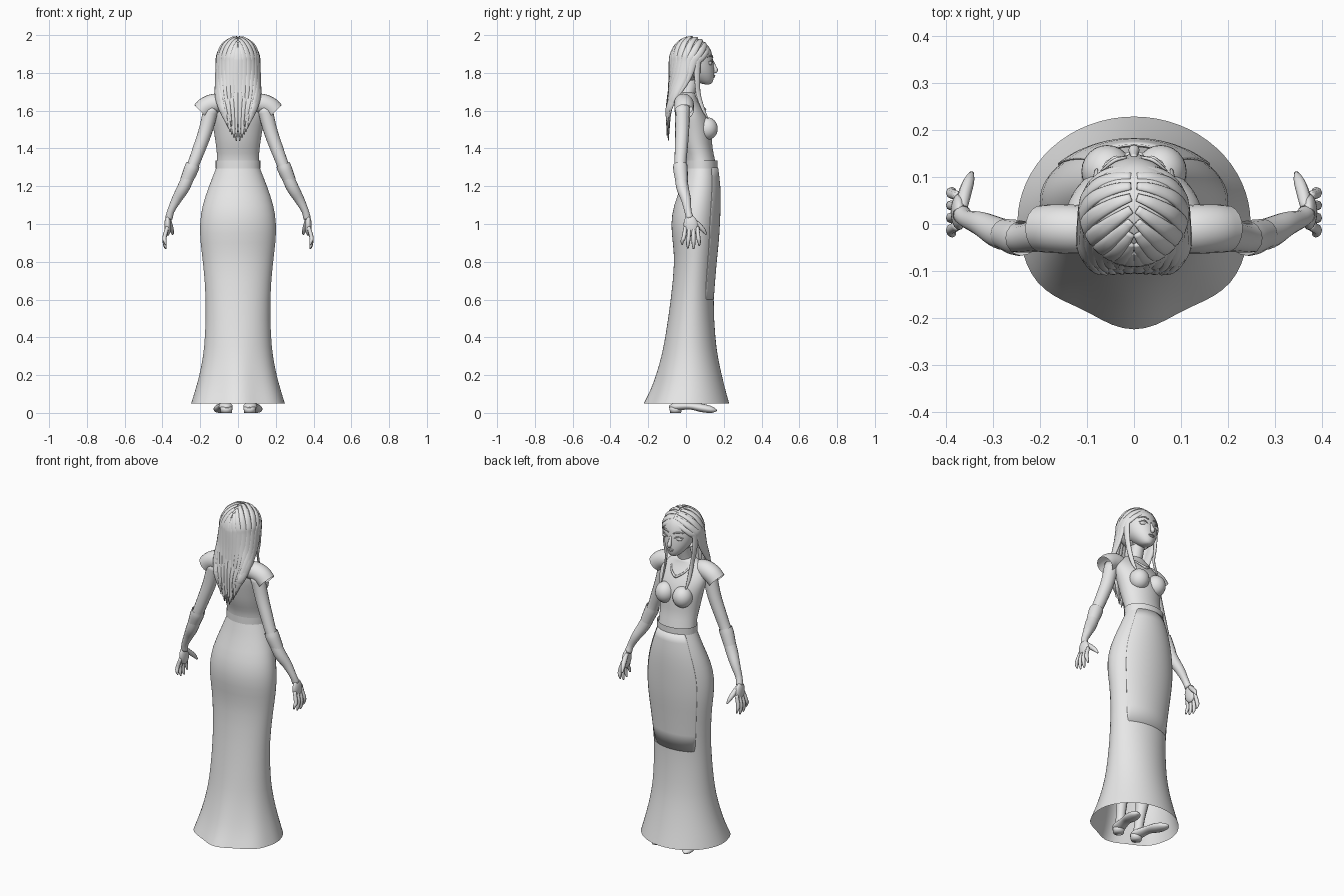
import bpy, bmesh, math
from mathutils import Vector, Matrix

old = bpy.data.objects.get("Cube")
if old:
    bpy.data.objects.remove(old)

GREY = (0.8, 0.8, 0.8, 1.0)
mat = bpy.data.materials.new("plain grey")
mat.use_nodes = True
mat.diffuse_color = GREY
mat.node_tree.nodes["Principled BSDF"].inputs["Base Color"].default_value = GREY


def finish(name, bm, mirror=False, subsurf=0):
    """Turn a bmesh into a smooth shaded object, optionally mirrored in x."""
    bmesh.ops.recalc_face_normals(bm, faces=bm.faces)
    for face in bm.faces:
        face.smooth = True
    mesh = bpy.data.meshes.new(name)
    bm.to_mesh(mesh)
    bm.free()
    mesh.materials.append(mat)
    obj = bpy.data.objects.new(name, mesh)
    bpy.context.scene.collection.objects.link(obj)
    if mirror:
        obj.modifiers.new("mirror", 'MIRROR').use_mirror_merge = False
    if subsurf:
        mod = obj.modifiers.new("smooth", 'SUBSURF')
        mod.levels = mod.render_levels = subsurf
    return obj


def skin(bm, rings, closed=True, caps=(False, False)):
    """Bridge rows of points with quads."""
    rows = [[bm.verts.new(p) for p in ring] for ring in rings]
    n = len(rows[0])
    for a, b in zip(rows, rows[1:]):
        for i in range(n if closed else n - 1):
            j = (i + 1) % n
            bm.faces.new((a[i], a[j], b[j], b[i]))
    for use, row in zip(caps, (rows[0], rows[-1])):
        if use:
            bm.faces.new(row)


def section(z, hx, back, front, grow=0.0, arc=None, pleat=0.0, n=32):
    """Oval slice given by half width, back y and front y."""
    start, end = arc or (0, math.tau)
    steps = n if arc is None else n - 1
    points = []
    for i in range(n):
        a = start + (end - start) * i / steps
        rear = max(0, -math.sin(a))
        k = 1 + pleat * rear * (math.cos(6 * (a + math.pi / 2)) - 1)
        points.append((k * (hx + grow) * math.cos(a),
                       (back + front) / 2 + k * ((front - back) / 2 + grow) * math.sin(a), z))
    return points


def loft(name, slices, caps=(False, False), subsurf=1, **kw):
    bm = bmesh.new()
    skin(bm, [section(*s, **kw) for s in slices], kw.get("arc") is None, caps)
    return finish(name, bm, subsurf=subsurf)


def spline(points, steps=4):
    """Catmull-Rom resampling of (x, y, z, radius) points."""
    pts = [Vector(p) for p in points]
    pts = [2 * pts[0] - pts[1]] + pts + [2 * pts[-1] - pts[-2]]
    out = []
    for a, b, c, d in zip(pts, pts[1:], pts[2:], pts[3:]):
        for k in range(steps):
            t = k / steps
            out.append(0.5 * (2 * b + (c - a) * t + (2 * a - 5 * b + 4 * c - d) * t * t
                              + (3 * b - a - 3 * c + d) * t ** 3))
    return out + [pts[-2]]


def add_tube(bm, points, flat=1.0, ref=Vector((0, 1, 0)), centre=None, sides=12, caps=(True, True)):
    """Tapered tube; with a centre, the thin direction points away from it."""
    path = spline(points)
    rings = []
    for i, p in enumerate(path):
        pos = p.to_3d()
        tangent = (path[min(i + 1, len(path) - 1)] - path[max(i - 1, 0)]).to_3d().normalized()
        if centre:
            ref = pos - Vector((0, centre.y, max(centre.z, pos.z) if pos.z > centre.z else pos.z))
            if pos.z > centre.z:
                ref = pos - centre
        u = tangent.cross(ref).normalized()
        v = u.cross(tangent)
        r = max(p[3], 0.002)
        rings.append([pos + u * r * math.cos(a) + v * r * flat * math.sin(a)
                      for a in (math.tau * k / sides for k in range(sides))])
    skin(bm, rings, caps=caps)


def tube(name, points, mirror=True, **kw):
    bm = bmesh.new()
    add_tube(bm, points, **kw)
    return finish(name, bm, mirror)


def ball(name, centre, size, mirror=True, tilt=0.0):
    bm = bmesh.new()
    m = Matrix.Translation(centre) @ Matrix.Rotation(tilt, 4, 'X') @ Matrix.Diagonal((*size, 1))
    bmesh.ops.create_uvsphere(bm, u_segments=24, v_segments=16, radius=1, matrix=m)
    return finish(name, bm, mirror)


# Long flared skirt, open at the hem, with pleats at the back
skirt = [(0.05, .25, -.228, .23), (.12, .228, -.19, .21), (.2, .205, -.16, .19),
         (.3, .185, -.13, .168), (.4, .175, -.11, .155), (.6, .168, -.08, .143),
         (.8, .186, -.06, .158), (.9, .2, -.07, .17), (1, .205, -.082, .176),
         (1.1, .19, -.067, .18), (1.2, .155, -.025, .18), (1.3, .115, 0, .166)]
bm = bmesh.new()
skin(bm, [section(*s, pleat=max(0, .06 * (1 - s[0] / .4))) for s in skirt])
finish("skirt", bm, subsurf=1)

# Front overlay panel and waistband
panel = loft("skirt_front_panel", skirt[5:], grow=.004, arc=(math.radians(38), math.radians(142)), n=20)
panel.modifiers.new("thickness", 'SOLIDIFY').thickness = .004
loft("waistband", [(z, .114, 0, .164) for z in (1.295, 1.315, 1.335)], grow=.004, subsurf=0)

# Bodice and bust
loft("bodice", [(1.28, .117, 0, .165), (1.35, .11, 0, .152), (1.4, .115, -.02, .14),
                (1.45, .122, -.035, .138), (1.5, .13, -.045, .135), (1.55, .14, -.055, .125),
                (1.6, .148, -.06, .1), (1.65, .13, -.055, .065), (1.68, .085, -.045, .05),
                (1.7, .045, -.03, .05)], caps=(False, True))
ball("bust", (.057, .112, 1.505), (.055, .056, .06))

# Cap sleeves, arms and glove cuffs
tube("cap_sleeves", [(.07, -.015, 1.635, .045), (.12, -.012, 1.638, .052), (.165, -.01, 1.623, .052),
                     (.197, -.01, 1.595, .05)], caps=(True, False), sides=20)
tube("arms", [(.14, -.02, 1.62, .04), (.17, -.02, 1.5, .037), (.205, -.025, 1.4, .034),
              (.243, -.03, 1.3, .031), (.285, -.02, 1.2, .033), (.325, 0, 1.13, .026),
              (.355, .01, 1.07, .019), (.366, .02, 1.03, .02)], sides=16)
tube("glove_cuffs", [(.238, -.03, 1.315, .037), (.25, -.029, 1.285, .038), (.275, -.022, 1.225, .033)],
     sides=16, caps=(False, False))

# Hands with four fingers and a thumb
ball("palms", (.372, .026, .992), (.018, .038, .055), tilt=.15)
bm = bmesh.new()
for k, drop in enumerate((.89, .872, .868, .885)):
    y = -.003 + .021 * k
    tip = -.02 + .03 * k
    add_tube(bm, [(.374, y, .985, .01), (.389, (y + tip) / 2, .93, .011),
                  (.387, tip, drop + .02, .009), (.382, tip, drop, .004)], sides=8)
add_tube(bm, [(.366, .035, 1.025, .012), (.36, .065, .995, .014), (.352, .09, .97, .012),
              (.345, .108, .945, .005)], ref=Vector((1, 0, 0)), sides=8)
finish("fingers", bm, mirror=True)

# Legs and heeled shoes
tube("legs", [(.063, -.045, .03, .027), (.066, -.03, .12, .027), (.075, 0, .32, .045),
              (.08, .03, .55, .05), (.09, .045, 1, .075)])
shoe = tube("shoes", [(.058, -.088, .032, .012), (.063, -.055, .034, .036), (.077, .02, .036, .03),
                      (.09, .085, .026, .037), (.1, .135, .017, .029), (.104, .162, .012, .008)],
            flat=.6, ref=Vector((0, 0, 1)), sides=16)
for v in shoe.data.vertices:
    v.co.z = max(v.co.z, 0)
bm = bmesh.new()
bmesh.ops.create_cone(bm, cap_ends=True, segments=16, radius1=.029, radius2=.034, depth=.032,
                      matrix=Matrix.Translation((.062, -.055, .016)))
finish("shoe_heels", bm, mirror=True)

# Neck, necklace and head
tube("neck", [(0, -.005, 1.62, .055), (0, .005, 1.68, .042), (0, .02, 1.73, .038), (0, .035, 1.79, .04)],
     mirror=False, sides=20)
tube("necklace", [(.062, .035, 1.665, .005), (.045, .075, 1.635, .005), (.02, .093, 1.615, .006),
                  (0, .1, 1.605, .008)], sides=8)
loft("head", [(1.738, .018, .095, .13), (1.75, .036, .06, .142), (1.775, .058, .02, .149),
              (1.81, .08, -.02, .15), (1.86, .094, -.055, .145), (1.92, .096, -.065, .137),
              (1.96, .078, -.04, .108), (1.985, .04, -.01, .06)], caps=(True, True))

# Face
tube("nose", [(0, .141, 1.862, .006), (0, .15, 1.835, .009), (0, .157, 1.813, .012), (0, .148, 1.802, .006)],
     mirror=False)
ball("eyes", (.042, .127, 1.852), (.021, .012, .012))
tube("upper_eyelids", [(.02, .141, 1.854, .002), (.042, .14, 1.866, .004), (.066, .121, 1.858, .002)], sides=8)
tube("eyebrows", [(.016, .142, 1.882, .003), (.042, .135, 1.892, .004), (.07, .113, 1.884, .002)], sides=8)
ball("upper_lip", (0, .147, 1.787), (.02, .008, .004), False)
ball("lower_lip", (0, .146, 1.78), (.016, .008, .005), False)
ball("ears", (.103, .03, 1.845), (.011, .02, .032), tilt=-.15)

# Hair base with an opening for the face
CENTRE = Vector((0, .027, 1.87))
DOME = Vector((.108, .108, .121))
bm = bmesh.new()
bmesh.ops.create_uvsphere(bm, u_segments=32, v_segments=24, radius=1,
                          matrix=Matrix.Translation(CENTRE) @ Matrix.Diagonal((*(DOME * .97), 1)))
face_side = [v for v in bm.verts if v.co.y > .055 and v.co.z < 1.935]
bmesh.ops.delete(bm, geom=face_side, context='VERTS')
finish("hair_base", bm)

# Locks sweep from the centre parting over the dome, then fall down the back
bm = bmesh.new()
COUNT = 9
for i in range(COUNT):
    t = i / (COUNT - 1)
    part = math.radians(58 - 112 * t)
    turn = math.radians(18 - 103 * t)
    top = Vector((.06, math.sin(part), math.cos(part)))
    side = Vector((math.cos(turn), math.sin(turn), -.1))
    lock = []
    for k in range(5):
        d = top.lerp(side, k / 4).normalized() * DOME
        lock.append((*(CENTRE + d), .009 + .004 * k))
    e = CENTRE + d
    if i == 0:
        # Front lock falls beside the face on to the chest
        lock = [(*p[:3], .8 * p[3]) for p in lock]
        lock += [(.098, .06, 1.77, .016), (.085, .065, 1.69, .014),
                 (.083, .09, 1.61, .011), (.08, .12, 1.55, .003)]
    else:
        wave = .006 * (i % 2)
        lock += [(e.x * .98 + .004, e.y + .3 * (-.085 - e.y), 1.77, .025),
                 (e.x * .95 + .004, e.y + .75 * (-.088 - e.y), 1.68, .024),
                 (e.x * .72 + .006, -.09 - wave, 1.61 - .04 * t, .019),
                 (e.x * .5 + .004, -.093 - wave, 1.57 - .13 * t, .003)]
    add_tube(bm, lock, flat=.45, centre=CENTRE, sides=10)
finish("hair_locks", bm, mirror=True)

# Loose inner locks along the middle of the back
bm = bmesh.new()
for k in range(4):
    x = .012 + .022 * k
    add_tube(bm, [(x, -.07 + .012 * k, 1.82, .014), (x * 1.1, -.088 + .006 * k, 1.7, .017),
                  (x * .9, -.1, 1.6, .014), (x * .6, -.1, 1.46 + .03 * k, .003)],
             flat=.5, centre=CENTRE, sides=10)
finish("hair_back_locks", bm, mirror=True)
